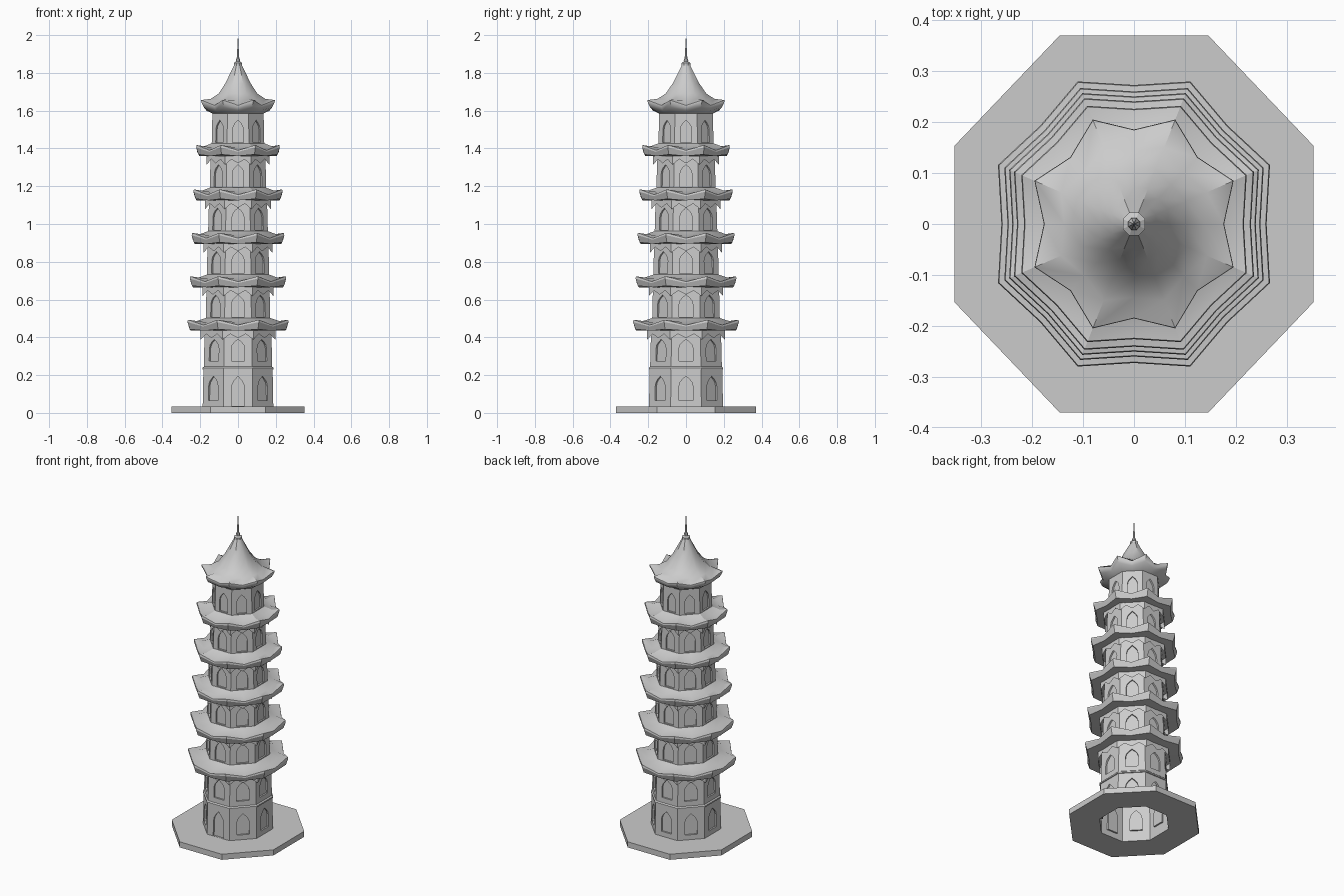
import bpy, bmesh, math
from mathutils import Matrix, Vector

if "Cube" in bpy.data.objects:
    bpy.data.objects.remove(bpy.data.objects["Cube"])

SX = 0.954                       # plan is slightly narrower in x
T = math.tan(math.pi / 8)        # half side of an octagon / apothem


def finish(bm, name, smooth=None):
    bmesh.ops.remove_doubles(bm, verts=bm.verts, dist=1e-5)
    bmesh.ops.recalc_face_normals(bm, faces=bm.faces)
    bm.transform(Matrix.Diagonal((SX, 1, 1, 1)))
    me = bpy.data.meshes.new(name)
    bm.to_mesh(me)
    bm.free()
    ob = bpy.data.objects.new(name, me)
    bpy.context.collection.objects.link(ob)
    if smooth:
        bpy.ops.object.select_all(action='DESELECT')
        ob.select_set(True)
        bpy.context.view_layer.objects.active = ob
        bpy.ops.object.shade_smooth_by_angle(angle=math.radians(smooth))
    return ob


def ring(bm, apothem, z, pull=1.0, lift=0.0):
    """Octagon with side midpoints: pull moves midpoints in, lift raises corners."""
    vs = []
    for k in range(16):
        a = math.pi / 8 * k
        corner = k % 2
        r = apothem / math.cos(math.pi / 8) if corner else apothem * pull
        vs.append(bm.verts.new((r * math.cos(a), r * math.sin(a), z + lift * corner)))
    return vs


def loft(name, sections, closed=False, smooth=None):
    bm = bmesh.new()
    rs = [ring(bm, *s) for s in sections]
    pairs = list(zip(rs, rs[1:])) + ([(rs[-1], rs[0])] if closed else [])
    for a, b in pairs:
        for i in range(16):
            j = (i + 1) % 16
            bm.faces.new((a[i], a[j], b[j], b[i]))
    return finish(bm, name, smooth)


def storey(name, a0, a1, z0, z1, w, sill, head, door=False, depth=0.01):
    """Eight wall panels, each with a recessed pointed-arch niche."""
    bm = bmesh.new()
    for k in range(8):
        rot = Matrix.Rotation(k * math.pi / 4, 3, 'Z')

        def apo(z):
            return a0 + (a1 - a0) * (z - z0) / (z1 - z0)

        def v(u, z, d=0.0):
            return bm.verts.new(rot @ Vector((u, -(apo(z) - d), z)))

        s = z0 + 0.006 if door and k == 0 else sill
        h = head - s
        arch = [(0, s), (w, s), (w, s + .58 * h), (.85 * w, s + .74 * h),
                (.5 * w, s + .87 * h), (.2 * w, s + .94 * h), (0, head)]
        for sg in (-1, 1):
            half = [(sg * u, z) for u, z in arch]
            outer = [(0, z1), (sg * apo(z1) * T, z1), (sg * apo(z0) * T, z0), (0, z0)]
            bm.faces.new([v(*p) for p in half + outer])
            bm.faces.new([v(*p, depth) for p in half])
            for p, q in zip(half, half[1:]):
                bm.faces.new((v(*p), v(*q), v(*q, depth), v(*p, depth)))
    return finish(bm, name)


def fringe(name, a, z):
    """Zigzag valance hanging under an eave."""
    bm = bmesh.new()
    for k in range(8):
        rot = Matrix.Rotation(k * math.pi / 4, 3, 'Z')
        for i in range(4):
            quad = []
            for t, top in ((i, 1), (i + 1, 1), (i + 1, 0), (i, 0)):
                drop = 0 if top else (0.018 if t % 2 else 0.04 if t == 2 else 0.048)
                quad.append(bm.verts.new(rot @ Vector(((t / 2 - 1) * a * T, -a, z - drop))))
            bm.faces.new(quad)
    return finish(bm, name)


# Base slab with the open shaft in the middle
loft("base_slab", [(.196, 0), (.37, 0), (.37, .035), (.196, .035)], closed=True)

# Ground floor, string course and first floor
storey("ground_floor_wall", .196, .192, .03, .232, .037, .065, .195, door=True)
loft("string_course", [(.190, .228), (.197, .230), (.197, .238), (.188, .246)])
storey("first_floor_wall", .190, .185, .24, .437, .037, .275, .39)

# Tiers: eave apothem, underside height, wall below, wall above
eaves = [(.280, .435), (.267, .665), (.257, .895), (.247, 1.125), (.232, 1.36)]
walls = [(.179, .175), (.173, .169), (.166, .161), (.157, .152), (.146, .142)]
below = [.185] + [w[1] for w in walls]
tops = [z for _, z in eaves[1:]] + [1.59]
for n, ((a, z), (w0, w1)) in enumerate(zip(eaves, walls), 1):
    mid = (a + w0) / 2
    loft(f"eave_roof_{n}", [
        (below[n - 1], z), (a - .012, z, .98, .008), (a, z + .022, .975, .024),
        (a - .002, z + .03, .975, .028), (mid, z + .043, .99, .008), (w0, z + .067)],
        smooth=25)
    fringe(f"eave_fringe_{n}", below[n - 1] + .022, z + .001)
    storey(f"upper_wall_{n}", w0, w1, z + .058, tops[n - 1], w0 * .2, z + .072, z + .19)

# Crowning roof: concave tent shape with upturned corners
loft("top_roof", [
    (.142, 1.585), (.19, 1.6, .92, .018), (.205, 1.62, .905, .03), (.204, 1.628, .905, .028),
    (.15, 1.655, .96, .008), (.108, 1.69), (.07, 1.745), (.045, 1.795),
    (.022, 1.84)], smooth=40)

# Finial collar and needle
loft("finial_collar", [(.001, 1.838), (.023, 1.84), (.023, 1.853), (.012, 1.86), (.001, 1.86)])
loft("finial_spire", [(.011, 1.855), (.012, 1.868), (.007, 1.88), (.004, 1.93), (.0004, 2.0)],
     smooth=40)
